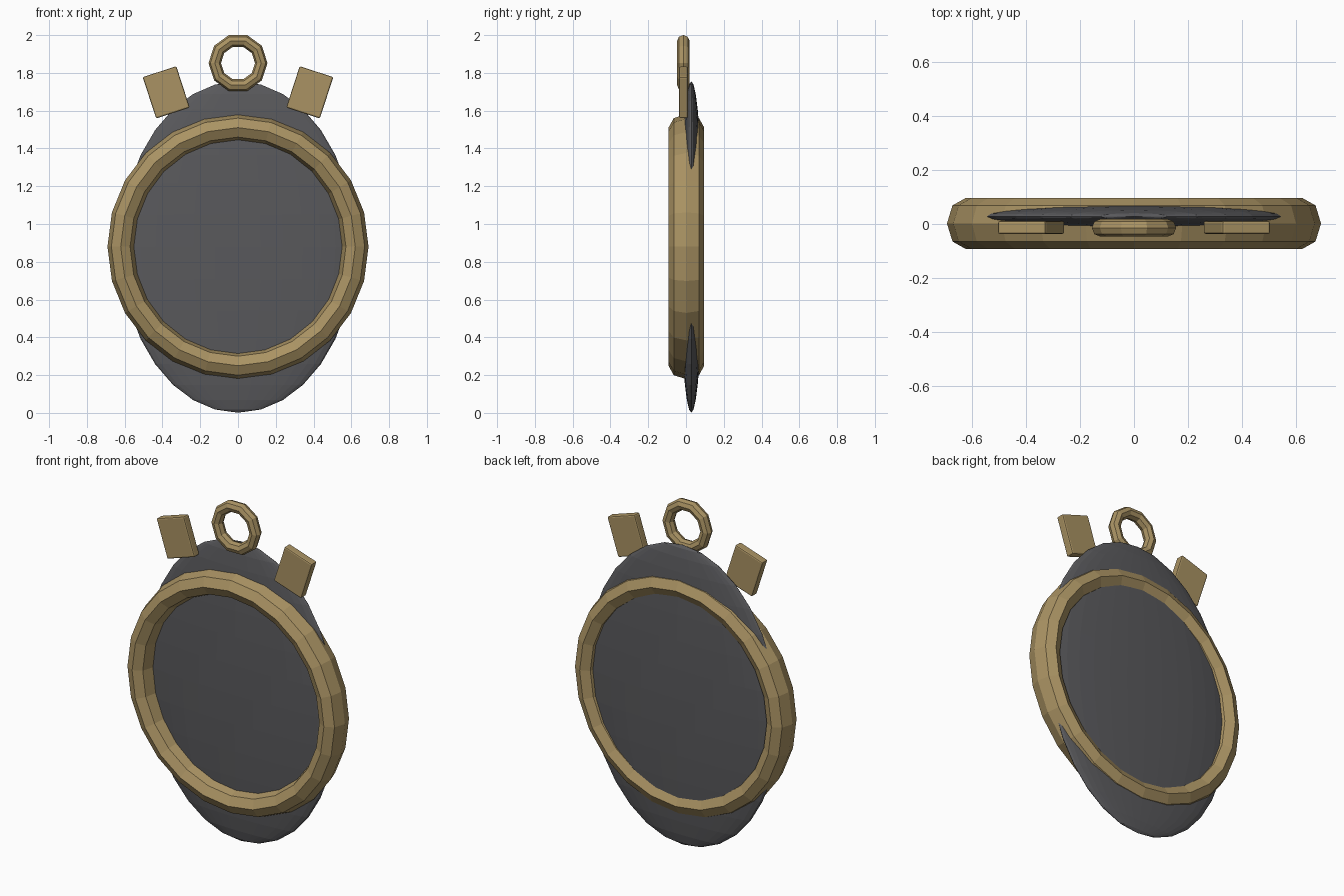
import bpy
from math import radians

if "Cube" in bpy.data.objects:
    bpy.data.objects.remove(bpy.data.objects["Cube"])


def material(name, color):
    m = bpy.data.materials.new(name)
    m.diffuse_color = color
    m.use_nodes = True
    m.node_tree.nodes["Principled BSDF"].inputs["Base Color"].default_value = m.diffuse_color
    return m


brass = material("brass", (0.40, 0.29, 0.125, 1))
slate = material("slate", (0.10, 0.10, 0.107, 1))


def finish(name, mat):
    ob = bpy.context.object
    ob.name = ob.data.name = name
    ob.data.materials.append(mat)
    return ob


def ring(name, loc, major, minor, sides, scale):
    # Octagonal-section ring standing upright and facing -y
    bpy.ops.mesh.primitive_torus_add(
        location=loc, rotation=(radians(90), 0, 0), major_radius=major,
        minor_radius=minor, major_segments=sides, minor_segments=8)
    ob = finish(name, brass)
    ob.scale = scale
    return ob


# Thin lens-shaped body
bpy.ops.mesh.primitive_uv_sphere_add(
    segments=32, ring_count=16, radius=1, location=(0, 0.028, 0.878))
body = finish("body", slate)
body.scale = (0.62, 0.061, 0.877)

# Large rim and small hanging loop
ring("rim", (0, 0.002, 0.88), 0.621, 0.07, 24, (1, 1.015, 1.35))
ring("hanging_loop", (0, -0.014, 1.852), 0.123, 0.033, 10, (1, 1, 1))

# Two tilted push buttons either side of the loop
for side, label in ((-1, "left"), (1, "right")):
    bpy.ops.mesh.primitive_cube_add(
        size=1, location=(side * 0.38, -0.013, 1.697),
        rotation=(0, side * radians(18), 0))
    button = finish(label + "_button", brass)
    button.scale = (0.187, 0.048, 0.23)
    bpy.ops.object.transform_apply(location=False, rotation=False, scale=True)
    bevel = button.modifiers.new("bevel", 'BEVEL')
    bevel.width = 0.008
    bevel.segments = 2
